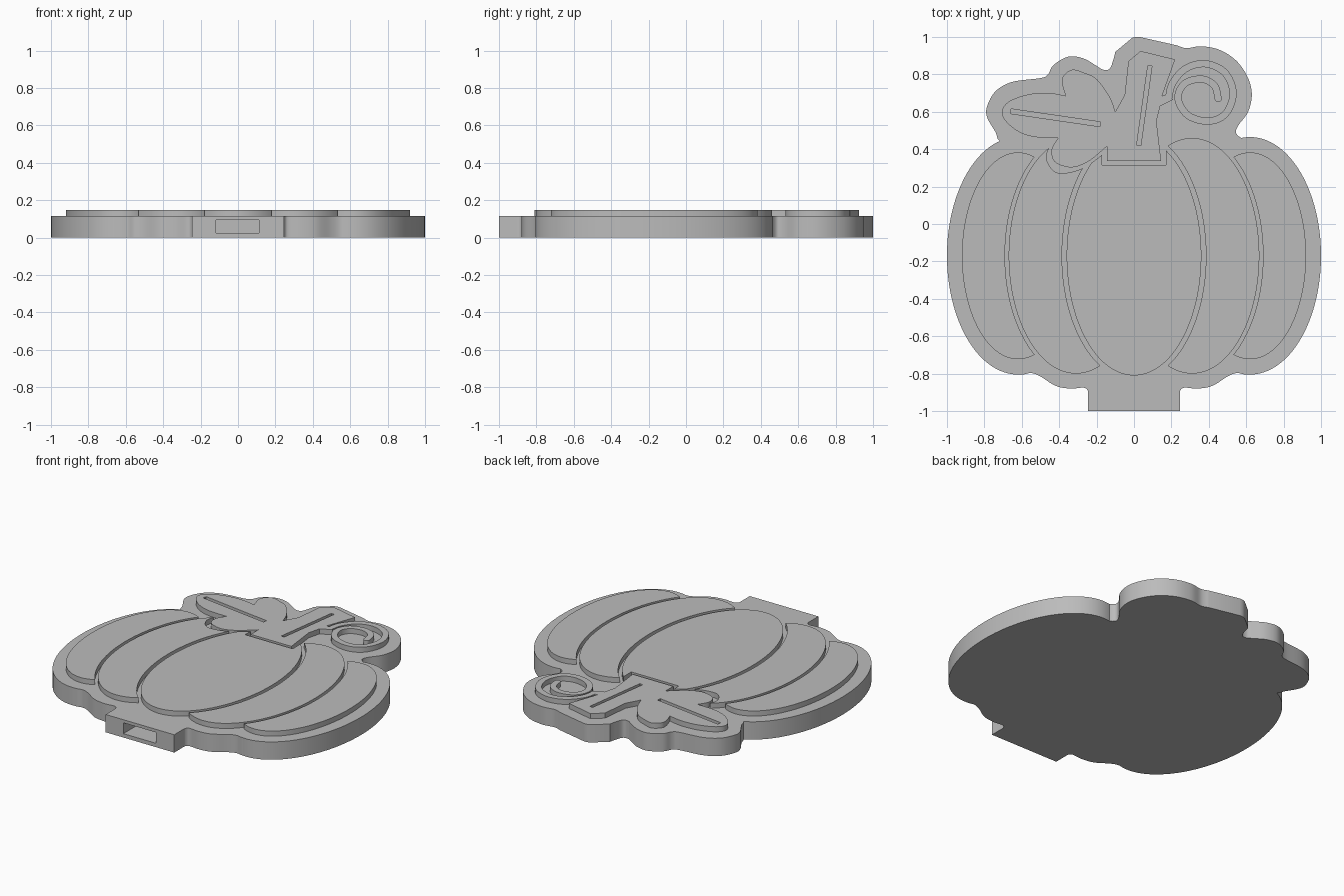
import bpy, bmesh
from math import sin, cos, pi, atan2, radians
from mathutils import Vector

cube = bpy.data.objects.get("Cube")
if cube:
    bpy.data.objects.remove(cube)

BASE, TOP, FLOOR = 0.115, 0.148, 0.113   # plate top, relief top, relief underside
MID_Y = -0.17                            # height of the widest line of the pumpkin

grey = bpy.data.materials.new("plain grey")
grey.use_nodes = True
grey.diffuse_color = (0.5, 0.5, 0.5, 1)
grey.node_tree.nodes["Principled BSDF"].inputs["Base Color"].default_value = grey.diffuse_color


def smooth(points, steps=6):
    """Open curve through the given points."""
    p = [Vector(q) for q in points]
    p = [p[0]] + p + [p[-1]]
    out = []
    for a, b, c, d in zip(p, p[1:], p[2:], p[3:]):
        for i in range(steps):
            t = i / steps
            out.append(b + (c - a) * t / 2 + (a * 2 - b * 5 + c * 4 - d) * t * t / 2
                       + (b * 3 - a - c * 3 + d) * t ** 3 / 2)
    return out + [p[-1]]


def ellipse(x, rx, ry, count=128):
    return [(x + rx * cos(2 * pi * i / count), MID_Y + ry * sin(2 * pi * i / count))
            for i in range(count)]


def band(path, width, round_end=False):
    """Outline of a strip of even width along a path."""
    path = [Vector(q) for q in path]
    left, right = [], []
    for i, q in enumerate(path):
        d = (path[min(i + 1, len(path) - 1)] - path[max(i - 1, 0)]).normalized()
        side = Vector((-d.y, d.x)) * width / 2
        left.append(q + side)
        right.append(q - side)
    cap = []
    if round_end:
        start = atan2(side.y, side.x)
        cap = [path[-1] + Vector((cos(start - pi * k / 8), sin(start - pi * k / 8))) * width / 2
               for k in range(1, 8)]
    return left + cap + right[::-1]


def prism(name, outline, low, high):
    bm = bmesh.new()
    face = bm.faces.new([bm.verts.new((q[0], q[1], low)) for q in outline])
    grown = bmesh.ops.extrude_face_region(bm, geom=[face])["geom"]
    bmesh.ops.translate(bm, vec=(0, 0, high - low),
                        verts=[v for v in grown if isinstance(v, bmesh.types.BMVert)])
    bmesh.ops.recalc_face_normals(bm, faces=bm.faces)
    mesh = bpy.data.meshes.new(name)
    bm.to_mesh(mesh)
    bm.free()
    mesh.materials.append(grey)
    obj = bpy.data.objects.new(name, mesh)
    bpy.context.collection.objects.link(obj)
    return obj


def combine(obj, operation, outline, low=0.05, high=0.3):
    """Union or cut with a prism, then discard the helper."""
    helper = prism("helper", outline, low, high)
    mod = obj.modifiers.new("combine", "BOOLEAN")
    mod.operation, mod.object, mod.solver = operation, helper, "EXACT"
    bpy.context.view_layer.objects.active = obj
    bpy.ops.object.modifier_apply(modifier=mod.name)
    bpy.data.objects.remove(helper)


def finish(obj):
    bpy.ops.object.select_all(action="DESELECT")
    obj.select_set(True)
    bpy.context.view_layer.objects.active = obj
    bpy.ops.object.shade_smooth_by_angle(angle=radians(30))


# Backing plate: leaf and stem outline on top, scalloped foot with a tab below
leaf_rim = smooth([(-.6, .455), (-.69, .435), (-.725, .45), (-.74, .49), (-.785, .57), (-.785, .63),
                   (-.74, .71), (-.65, .76), (-.5, .78), (-.46, .8), (-.43, .85), (-.35, .895),
                   (-.27, .885), (-.2, .845), (-.165, .825), (-.13, .83), (-.11, .88), (-.1, .92)])
curl_rim = smooth([(.23, .955), (.28, .94), (.36, .95), (.46, .93), (.55, .87), (.61, .78), (.63, .69),
                   (.61, .6), (.56, .53), (.545, .49), (.57, .462), (.61, .45)])
foot = smooth([(.64, -.77), (.6, -.803), (.55, -.797), (.5, -.815), (.42, -.865), (.34, -.88),
               (.27, -.875), (.248, -.89), (.245, -.91)]) + [Vector((.245, -1))]
foot += [Vector((-q.x, q.y)) for q in reversed(foot)]
stem_rim = [(-.01, .995), (.01, 1), (.03, 1)]
plate = prism("backing_plate", leaf_rim + stem_rim + curl_rim + foot, 0, BASE)
for side in (-1, 1):
    combine(plate, "UNION", ellipse(side * .62, .38, .635), 0, BASE)

# Blind slot in the tab for a stick
combine(plate, "DIFFERENCE", [(-.118, -1.1), (.113, -1.1), (.113, -.6), (-.118, -.6)], .025, .095)
finish(plate)

# Raised pumpkin segments, kept clear of the leaf and stem
clearance = [(-.3, .6)] + smooth([(-.45, .42), (-.468, .35), (-.43, .285), (-.37, .272),
                                  (-.27, .3), (-.17, .37)])
clearance += [(-.17, .315), (.17, .315), (.17, .6)]

centre = prism("centre_segment", ellipse(0, .36, .64), FLOOR, TOP)
combine(centre, "DIFFERENCE", clearance)
finish(centre)
for side, word in ((-1, "right"), (1, "left")):
    inner = prism(word + "_inner_segment", ellipse(side * .31, .36, .63), FLOOR, TOP)
    combine(inner, "DIFFERENCE", ellipse(0, .385, .665))
    combine(inner, "DIFFERENCE", clearance)
    # the half of the ellipse beyond the centre segment is dropped
    edge = -side * .1
    combine(inner, "DIFFERENCE", [(edge - .2, -1), (edge + .2, -1), (edge + .2, 1), (edge - .2, 1)])
    outer = prism(word + "_outer_segment", ellipse(side * .62, .3, .553), FLOOR, TOP)
    combine(outer, "DIFFERENCE", ellipse(side * .31, .38, .65))
    finish(inner)
    finish(outer)

# Raised leaf and stem, cut by a vein and a stem groove
top_lobe = smooth([(-.1, .6), (-.13, .68), (-.2, .775), (-.27, .81), (-.33, .825), (-.375, .795),
                   (-.385, .755), (-.365, .685)])
long_lobe = smooth([(-.365, .685), (-.45, .7), (-.555, .695), (-.66, .66), (-.705, .61), (-.69, .555),
                    (-.62, .495), (-.53, .465), (-.405, .46)])
low_lobe = smooth([(-.405, .46), (-.44, .4), (-.43, .34), (-.38, .31), (-.315, .305), (-.235, .34),
                   (-.145, .415)])
stem = [(-.145, .337), (.145, .337), (.12, .55), (.14, .63), (.21, .665), (.17, .69), (.15, .685),
        (.22, .88), (.035, .925), (-.03, .87), (-.05, .69)]
leaf = prism("leaf_and_stem", top_lobe + long_lobe[1:] + low_lobe[1:] + stem, FLOOR, TOP)
combine(leaf, "DIFFERENCE", band([(-.66, .603), (-.18, .533)], .025))
combine(leaf, "DIFFERENCE", band([(.085, .845), (.025, .42)], .022))

# Curling tendril
curl = smooth([(.185, .67), (.205, .75), (.275, .83), (.38, .857), (.485, .81), (.53, .7), (.49, .59),
               (.4, .55), (.29, .58), (.235, .67), (.27, .75), (.36, .775), (.43, .74), (.45, .67)])
combine(leaf, "UNION", band(curl, .038, round_end=True), FLOOR, TOP)
finish(leaf)
